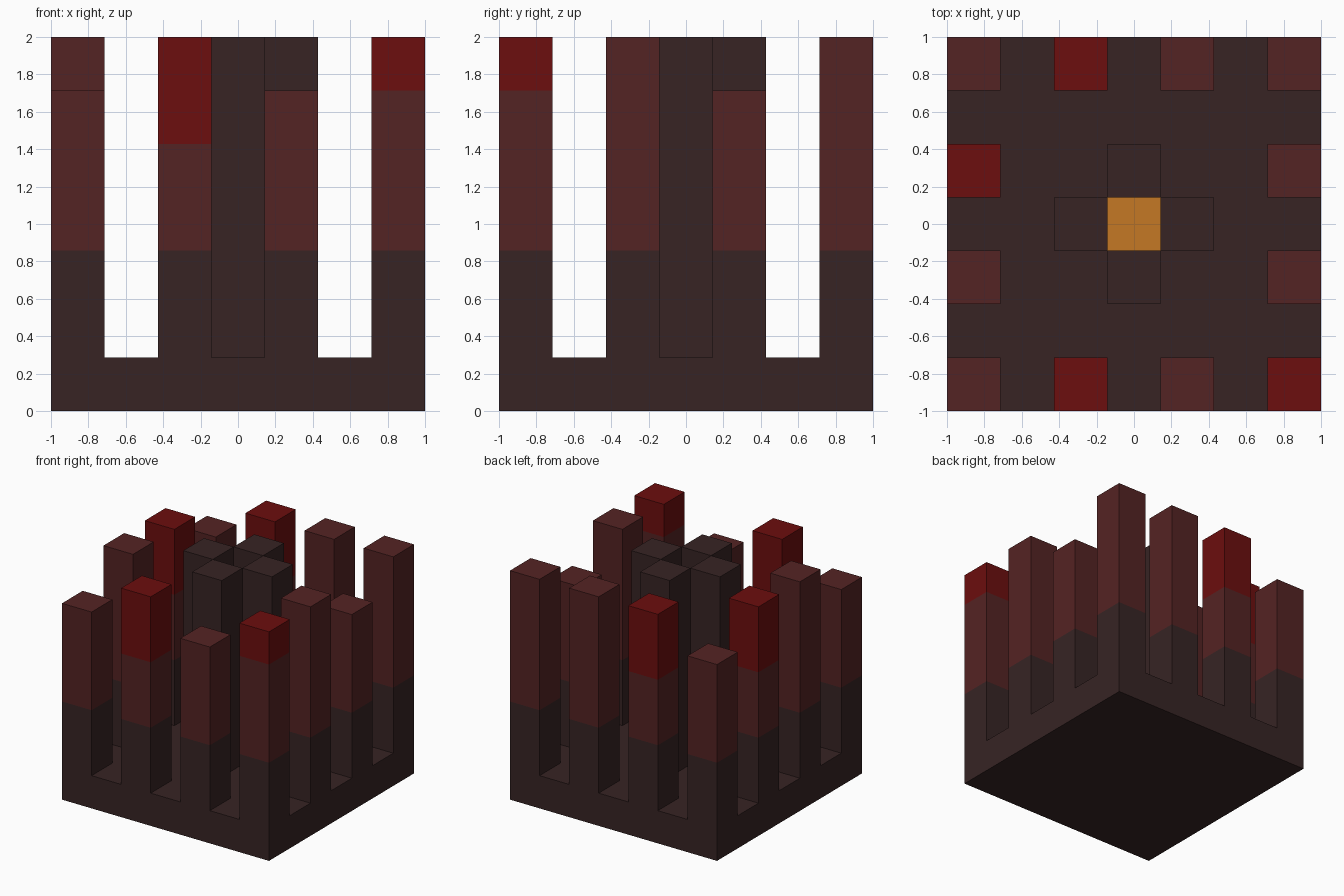
import bpy
import bmesh

if "Cube" in bpy.data.objects:
    bpy.data.objects.remove(bpy.data.objects["Cube"], do_unlink=True)

U = 2 / 7  # one block


def linear(c):
    c /= 255
    return c / 12.92 if c <= 0.04045 else ((c + 0.055) / 1.055) ** 2.4


def material(name, *rgb):
    colour = (*map(linear, rgb), 1)
    mat = bpy.data.materials.new(name)
    mat.use_nodes = True
    mat.diffuse_color = colour
    bsdf = mat.node_tree.nodes["Principled BSDF"]
    bsdf.inputs["Base Color"].default_value = colour
    return mat


charcoal = material("dark charcoal", 55, 36, 36)
maroon = material("dull maroon", 84, 35, 35)
red = material("deep red", 108, 14, 14)
orange = material("glowing orange", 197, 121, 37)


def block_stack(name, col, row, bottom, bands, width=1, closed=False):
    """Square column of stacked colour bands, each given as (top, material)."""
    bm = bmesh.new()
    mesh = bpy.data.meshes.new(name)

    def ring(z):
        corners = [(0, 0), (width, 0), (width, width), (0, width)]
        return [bm.verts.new(((col + x) * U - 1, (row + y) * U - 1, z * U))
                for x, y in corners]

    low = ring(bottom)
    if closed:
        bm.faces.new(low[::-1])
    for index, (top, mat) in enumerate(bands):
        mesh.materials.append(mat)
        high = ring(top)
        for i in range(4):
            j = (i + 1) % 4
            face = bm.faces.new((low[i], low[j], high[j], high[i]))
            face.material_index = index
        low = high
    cap = bm.faces.new(low)
    cap.material_index = len(bands) - 1
    bm.to_mesh(mesh)
    bm.free()
    obj = bpy.data.objects.new(name, mesh)
    bpy.context.collection.objects.link(obj)
    return obj


# Base slab
block_stack("base", 0, 0, 0, [(1, charcoal)], width=7, closed=True)

# Outer pillars: short ones, and where the red tips begin
short = {(0, 0), (4, 0), (6, 4), (0, 6)}
red_from = {(2, 0): 5, (6, 0): 6, (0, 4): 5, (2, 6): 5}
for col in (0, 2, 4, 6):
    for row in (0, 2, 4, 6):
        if col not in (0, 6) and row not in (0, 6):
            continue
        spot = (col, row)
        top = 6 if spot in short else 7
        bands = [(3, charcoal), (red_from.get(spot, top), maroon)]
        if spot in red_from:
            bands.append((top, red))
        block_stack(f"outer_pillar_{col}_{row}", col, row, 1, bands)

# Four central columns forming a shaft
for side, col, row in (("front", 3, 2), ("back", 3, 4),
                       ("left", 4, 3), ("right", 2, 3)):
    block_stack(f"shaft_column_{side}", col, row, 1, [(7, charcoal)])

# Glowing block at the bottom of the shaft
block_stack("ember", 3, 3, 1, [(2, orange)])
